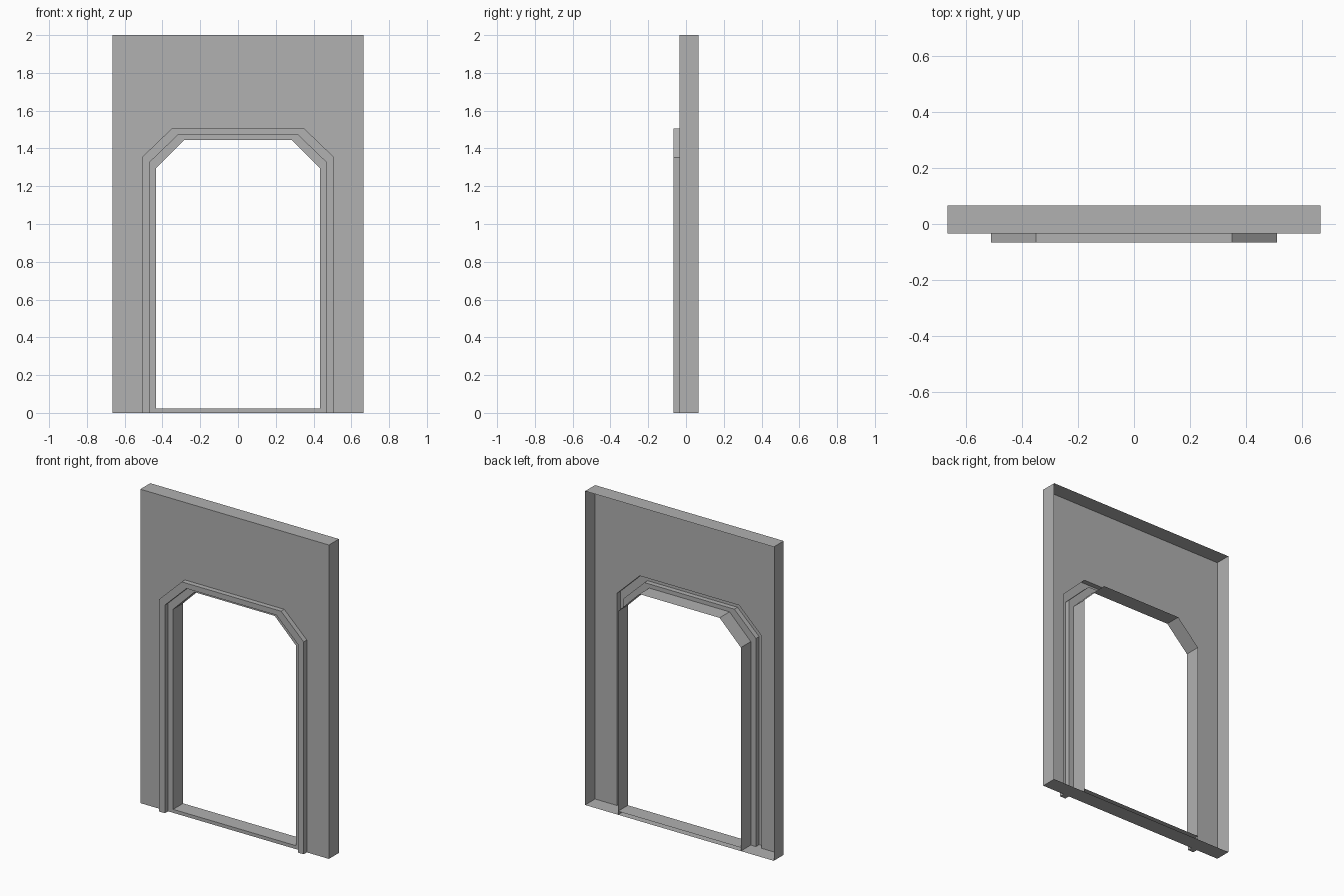
import bpy
import bmesh
from mathutils import Vector

cube = bpy.data.objects.get("Cube")
if cube:
    bpy.data.objects.remove(cube)

grey = bpy.data.materials.new("plain_grey")
grey.use_nodes = True
COLOUR = (0.44, 0.44, 0.44, 1)
grey.diffuse_color = COLOUR
grey.node_tree.nodes["Principled BSDF"].inputs["Base Color"].default_value = COLOUR

HALF, HEIGHT = 0.665, 2.0
BACK, FRONT, TRIM = 0.066, -0.034, -0.066
SILL = 0.022


def arch(half, spring, top_half, top):
    """Chamfered door outline as (x, z), from the right foot round to the left."""
    side = [(half, 0), (half, spring), (top_half, top)]
    return side + [(-x, z) for x, z in reversed(side)]


OUTER = arch(0.509, 1.353, 0.350, 1.506)
MIDDLE = arch(0.469, 1.326, 0.317, 1.472)
INNER = arch(0.433, 1.297, 0.283, 1.446)


def at(outline, y):
    return [Vector((x, y, z)) for x, z in outline]


def build(name, faces):
    """Make an open sheet object; each face is (points, outward direction)."""
    bm = bmesh.new()
    for points, facing in faces:
        face = bm.faces.new([bm.verts.new(p) for p in points])
        face.normal_update()
        if face.normal.dot(Vector(facing)) < 0:
            face.normal_flip()
    bmesh.ops.remove_doubles(bm, verts=bm.verts, dist=0.0001)
    mesh = bpy.data.meshes.new(name)
    bm.to_mesh(mesh)
    bm.free()
    mesh.materials.append(grey)
    obj = bpy.data.objects.new(name, mesh)
    bpy.context.collection.objects.link(obj)
    return obj


def strip(a, b, facing=None, inward=1):
    """Quads between two outlines, facing a fixed way or towards the opening."""
    faces = []
    for i in range(len(a) - 1):
        quad = [a[i], a[i + 1], b[i + 1], b[i]]
        middle = sum(quad, Vector()) / 4
        toward = (Vector((0, middle.y, 0.7)) - middle) * inward
        faces.append((quad, facing or toward))
    return faces


FORWARD, UP, DOWN = (0, -1, 0), (0, 0, 1), (0, 0, -1)

# Wall: front sheet with the door cut out, plus edges; the back is open
frame = [(-HALF, 0), (-HALF, HEIGHT), (HALF, HEIGHT), (HALF, 0)]
wall = [(at(frame + OUTER, FRONT), FORWARD)]
wall += strip(at(frame, FRONT), at(frame, BACK), inward=-1)
build("wall_shell", wall)

# Door surround: raised band, step back, inner band and deep jamb
surround = strip(at(OUTER, FRONT), at(OUTER, TRIM), inward=-1)
surround += strip(at(OUTER, TRIM), at(MIDDLE, TRIM), FORWARD)
surround += strip(at(MIDDLE, TRIM), at(MIDDLE, FRONT))
surround += strip(at(MIDDLE, FRONT), at(INNER, FRONT), FORWARD)
surround += strip(at(INNER, FRONT), at(INNER, BACK))
build("door_surround", surround)


def level(x0, x1, y0, y1, z):
    return [Vector(p) for p in ((x0, y0, z), (x1, y0, z), (x1, y1, z), (x0, y1, z))]


# Underside, with the feet of the raised band
base = [(level(-HALF, HALF, FRONT, BACK, 0), DOWN)]
for s in (-1, 1):
    base.append((level(s * MIDDLE[0][0], s * OUTER[0][0], TRIM, FRONT, 0), DOWN))
build("underside", base)

# Low sill across the doorway, open at the back
w = INNER[0][0]
riser = at([(-w, 0), (w, 0), (w, SILL), (-w, SILL)], FRONT)
build("door_sill", [(riser, FORWARD), (level(-w, w, FRONT, BACK, SILL), UP)])
